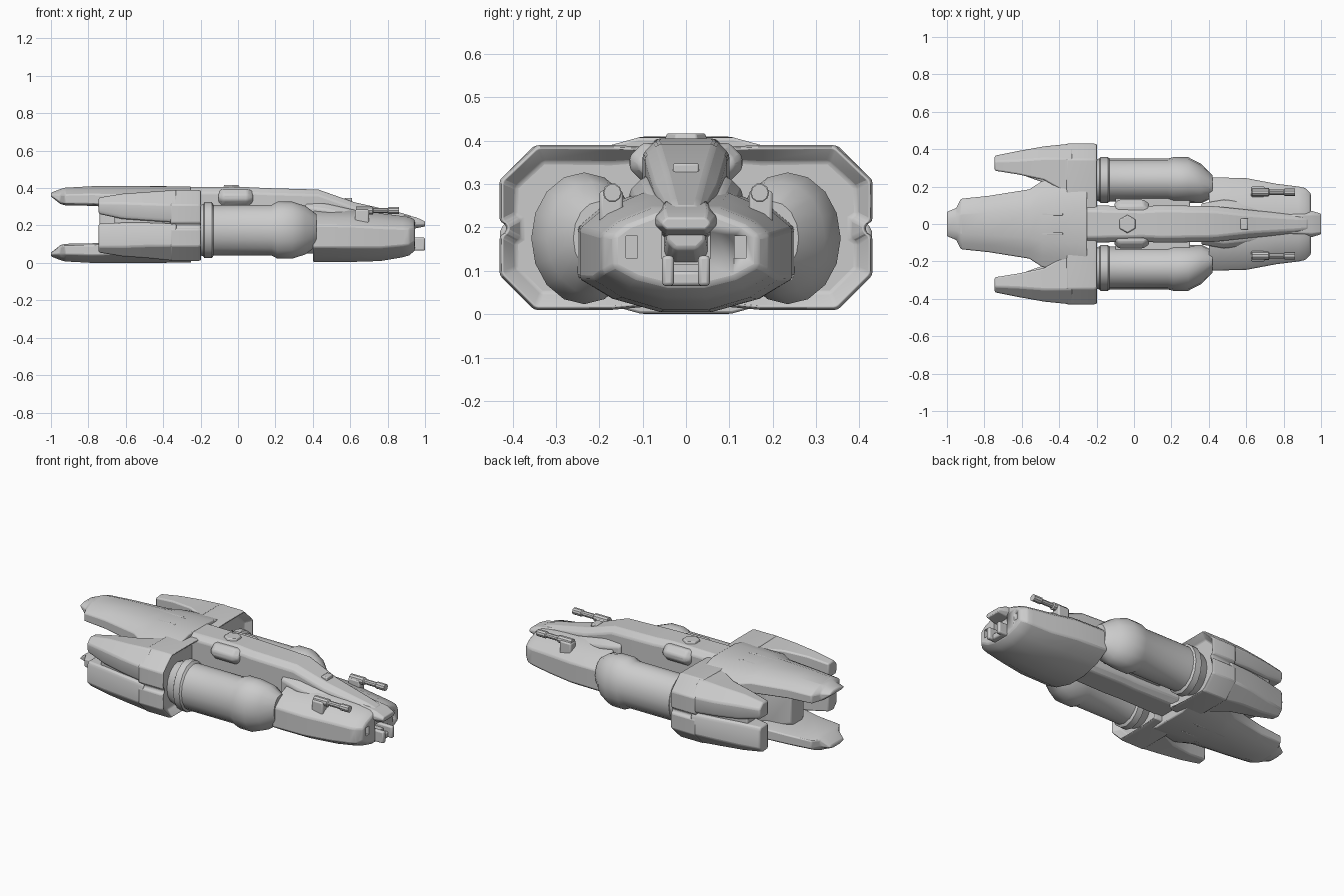
import bpy, bmesh, math

if "Cube" in bpy.data.objects:
    bpy.data.objects.remove(bpy.data.objects["Cube"])

MID = 0.205  # height of the upper/lower symmetry plane


def finish(name, bm, bevel=0.008):
    bmesh.ops.recalc_face_normals(bm, faces=bm.faces)
    me = bpy.data.meshes.new(name)
    bm.to_mesh(me)
    bm.free()
    ob = bpy.data.objects.new(name, me)
    bpy.context.collection.objects.link(ob)
    if bevel:
        b = ob.modifiers.new("bevel", 'BEVEL')
        b.width, b.segments, b.limit_method, b.angle_limit = bevel, 2, 'ANGLE', 0.5
    bpy.ops.object.select_all(action='DESELECT')
    ob.select_set(True)
    bpy.context.view_layer.objects.active = ob
    bpy.ops.object.shade_smooth_by_angle(angle=math.radians(35))
    return ob


def loft(name, sections, side=1, flip=False, bevel=0.008, inset=None):
    """Skin closed (y, z) outlines placed along x; side mirrors y, flip mirrors z."""
    bm = bmesh.new()
    rings = [[bm.verts.new((x, y * side, 2 * MID - z if flip else z)) for y, z in pts]
             for x, pts in sections]
    n = len(rings[0])
    for a, b in zip(rings, rings[1:]):
        for i in range(n):
            bm.faces.new((a[i], a[(i + 1) % n], b[(i + 1) % n], b[i]))
    bm.faces.new(rings[0])
    front = bm.faces.new(rings[-1])
    bmesh.ops.recalc_face_normals(bm, faces=bm.faces)
    if inset:
        bmesh.ops.inset_individual(bm, faces=[front], thickness=inset[0])
        bmesh.ops.translate(bm, verts=front.verts, vec=(-inset[1], 0, 0))
    return finish(name, bm, bevel)


def sym(half):
    return half + [(-y, z) for y, z in reversed(half)]


def slab(x, w, z0, z1, c=0.03):
    """Symmetric chamfered box outline of half width w."""
    return x, sym([(w - c, z1), (w, z1 - c), (w, z0 + c), (w - c, z0)])


def box(name, x0, x1, y0, y1, z0, z1, bevel=0.008):
    return loft(name, [(x, [(y0, z0), (y1, z0), (y1, z1), (y0, z1)]) for x in (x0, x1)],
                bevel=bevel)


def ellipse(x, cy, cz, ry, rz, n=16):
    return x, [(cy + ry * math.cos(math.tau * i / n), cz + rz * math.sin(math.tau * i / n))
               for i in range(n)]


# Faceted nose hull
def hull_section(x, s, top, low):
    pts = [(.10, 1), (.20, .85), (.25, .70), (.25, .28), (.17, .11), (.06, 0)]
    return x, sym([(y * s, low + (top - low) * f) for y, f in pts])


hull = loft("nose_hull", [hull_section(.40, 1, .285, .005), hull_section(.60, .98, .28, .005),
                          hull_section(.76, .86, .265, .01), hull_section(.88, .80, .25, .03),
                          hull_section(.915, .77, .245, .04), hull_section(.945, .66, .23, .065)])

# Recesses in the nose face
cuts = [box("intake_cutter", .87, 1.1, -.055, .055, .115, .19, 0)]
for s in (-1, 1):
    y = sorted((s * .112, s * .138))
    cuts.append(box("slot_cutter", .91, 1.1, y[0], y[1], .13, .18, 0))
for c in cuts:
    c.hide_render = True
    c.hide_viewport = True
    m = hull.modifiers.new("cut", 'BOOLEAN')
    m.object, m.solver = c, 'EXACT'

# Nose jaws
loft("upper_jaw", [slab(.84, .075, .17, .262), slab(.95, .07, .185, .245, .02),
                   slab(1.0, .055, .195, .222, .01)])
box("lower_jaw", .88, .975, -.045, .045, .065, .10)
for s in (-1, 1):
    y = sorted((s * .028, s * .055))
    box("jaw_prong", .88, 1.0, y[0], y[1], .065, .135)

# Spine running from tail to nose
loft("spine", [slab(-.30, .10, .05, .405), slab(.05, .095, .05, .405), slab(.15, .10, .05, .40),
               slab(.43, .095, .05, .392), slab(.62, .075, .08, .325),
               slab(.87, .05, .12, .268, .02), slab(.93, .045, .15, .25, .02)])
loft("neck_saddle", [slab(.36, .11, .1, .33), slab(.48, .13, .1, .315), slab(.68, .11, .1, .27)])
box("cockpit_window", .57, .61, -.03, .03, .31, .348, .005)

# Cross block and hexagonal hatch on the spine
loft("spine_block", [slab(-.105, .11, .31, .385), slab(-.08, .13, .305, .395),
                     slab(.05, .13, .305, .395), slab(.08, .11, .31, .385)])
bm = bmesh.new()
bmesh.ops.create_cone(bm, cap_ends=True, segments=6, radius1=.055, radius2=.045, depth=.03)
bmesh.ops.translate(bm, verts=bm.verts, vec=(-.035, 0, .402))
finish("hatch", bm, .004)

for s in (-1, 1):
    # Engine drum with collars and domed front
    prof = [(-.24, .10, .12), (-.185, .115, .14), (-.18, .122, .15), (-.14, .122, .15),
            (-.13, .115, .135), (.18, .115, .135), (.21, .122, .152), (.29, .122, .152),
            (.36, .105, .13), (.42, .06, .085)]
    loft("engine", [ellipse(x, .235 - .035 * max(0, (x - .29) / .13), .175, ry, rz)
                    for x, ry, rz in prof], s, bevel=0)
    box("engine_strut", -.1, .3, min(s * .05, s * .18), max(s * .05, s * .18), .11, .24)

    # Clamp frame gripping the engine
    frame = [(.06, .385), (.17, .39), (.345, .39), (.43, .31), (.43, .215), (.415, .205),
             (.415, .19), (.43, .18), (.43, .09), (.35, .01), (.17, .01), (.06, .02)]
    mid = (.24, .2)
    shrunk = [(mid[0] + (y - mid[0]) * .97, mid[1] + (z - mid[1]) * .97) for y, z in frame]
    loft("clamp_frame", [(-.36, frame), (-.215, frame), (-.195, shrunk)], s,
         inset=(.035, .04), bevel=.006)

    # Rear pods, two per side: y inner, y outer, split z, top z, chamfer
    def pod(x, y0, y1, z0, z1, c):
        return x, [(y0, z0), (y1 - .01, z0), (y1, z0 + .02), (y1, z1 - c), (y1 - c, z1), (y0, z1 - .005)]
    loft("upper_pod", [pod(-.745, .285, .365, .262, .35, .03), pod(-.62, .265, .39, .235, .37, .05),
                       pod(-.48, .235, .415, .225, .38, .065), pod(-.33, .15, .43, .215, .39, .08)], s)
    loft("lower_pod", [pod(-.745, .285, .365, .20, .355, .03), pod(-.62, .265, .39, .195, .375, .05),
                       pod(-.48, .235, .415, .195, .385, .065), pod(-.33, .15, .43, .20, .40, .08)],
         s, flip=True)
    loft("pod_core", [(x, [(y0, .12), (y1, .12), (y1, .29), (y0, .29)])
                      for x, y0, y1 in [(-.66, .285, .36), (-.48, .22, .39), (-.3, .15, .40)]], s)

    # Nose gun
    box("gun_mount", .625, .70, min(s * .145, s * .20), max(s * .145, s * .20), .20, .285)
    loft("gun_barrel", [ellipse(x, .17, .28, r, r, 10) for x, r in
                        [(.63, .022), (.72, .022), (.725, .015), (.80, .015),
                         (.805, .02), (.86, .02)]], s, bevel=0)

# Forked tail: upper and lower blades
def blade(x, w, z0, z1):
    t = z1 - z0
    return x, sym([(w * .4, z1), (w * .75, z1 - .2 * t), (w, z1 - .4 * t),
                   (w, z0 + .1 * t), (w * .6, z0)])


for label, flip in (("upper_tail", False), ("lower_tail", True)):
    loft(label, [blade(-1.0, .065, .355, .375), blade(-.95, .085, .315, .395),
                 blade(-.925, .135, .308, .402), blade(-.78, .15, .305, .41),
                 blade(-.56, .185, .29, .41), blade(-.49, .23, .28, .41),
                 blade(-.25, .27, .28, .408)], flip=flip)
    # Raised ribs on the tail deck
    for y in (-.06, .045):
        z = 0.395 if not flip else 0.0
        box("tail_rib", -.60, -.38, y, y + .015, z, z + .015, .003)

# Core wall joining the tail blades
loft("tail_core", [slab(-.74, .06, .09, .32), slab(-.60, .10, .05, .36),
                   slab(-.48, .22, .04, .37), slab(-.25, .26, .04, .37)])
